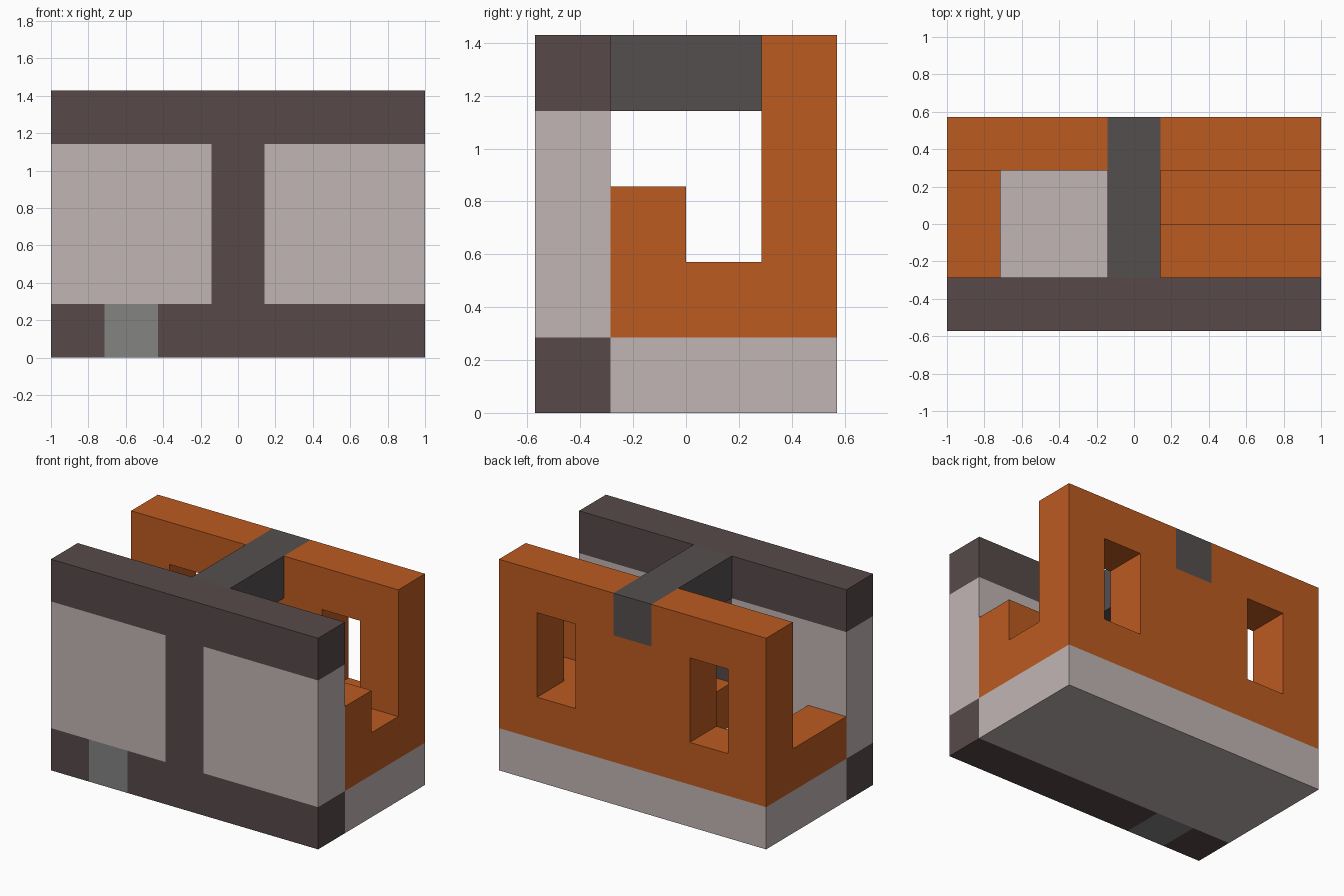
import bpy
import bmesh
from mathutils import Vector

cube = bpy.data.objects.get("Cube")
if cube:
    bpy.data.objects.remove(cube, do_unlink=True)

# The whole model sits on a block grid, 7 wide, 4 deep and 5 high
UNIT = 2 / 7
ORIGIN = Vector((-3.5, -2, 0))


def material(name, rgb):
    linear = [((c / 255 + 0.055) / 1.055) ** 2.4 for c in rgb] + [1]
    mat = bpy.data.materials.new(name)
    mat.use_nodes = True
    mat.diffuse_color = linear
    mat.node_tree.nodes["Principled BSDF"].inputs["Base Color"].default_value = linear
    return mat


def block(xs, ys, zs):
    """Grid cells filling a box; each range is (first, last) inclusive."""
    spans = [range(a, b + 1) for a, b in (xs, ys, zs)]
    return {(x, y, z) for x in spans[0] for y in spans[1] for z in spans[2]}


def part(name, mat, cells):
    """Join cells into one closed shell without inner faces."""
    bm = bmesh.new()
    for cell in cells:
        centre = Vector(cell) + Vector((0.5, 0.5, 0.5))
        for axis in range(3):
            for side in (-1, 1):
                n = Vector((0, 0, 0))
                n[axis] = side
                if tuple(int(c + d) for c, d in zip(cell, n)) in cells:
                    continue
                u = Vector((n.y, n.z, n.x))
                v = n.cross(u)
                corners = [centre + (n + u * a + v * b) / 2
                           for a, b in ((-1, -1), (1, -1), (1, 1), (-1, 1))]
                bm.faces.new([bm.verts.new((c + ORIGIN) * UNIT) for c in corners])
    bmesh.ops.remove_doubles(bm, verts=bm.verts, dist=0.001)
    mesh = bpy.data.meshes.new(name)
    bm.to_mesh(mesh)
    bm.free()
    mesh.materials.append(mat)
    obj = bpy.data.objects.new(name, mesh)
    bpy.context.collection.objects.link(obj)
    return obj


dark = material("dark brown", (87, 74, 73))
slate = material("slate brown", (85, 79, 79))
pale = material("pale stone", (192, 181, 180))
grey = material("mid grey", (132, 131, 130))
orange = material("burnt orange", (188, 91, 33))

# Front frame: sill with a gap for the grey block, centre post and top rail
sill_block = block((1, 1), (0, 0), (0, 0))
frame = (block((0, 6), (0, 0), (0, 0)) | block((0, 6), (0, 0), (4, 4))
         | block((3, 3), (0, 0), (1, 3)))
part("front_frame", dark, frame - sill_block)
part("front_sill_block", grey, sill_block)

# Pale panels on either side of the post
for name, xs in (("right_front_panel", (0, 2)), ("left_front_panel", (4, 6))):
    part(name, pale, block(xs, (0, 0), (1, 3)))

# Base slab behind the front frame
part("base_slab", pale, block((0, 6), (1, 3), (0, 0)))

# Beam joining the front rail to the back wall
beam = block((3, 3), (1, 3), (4, 4))
part("top_beam", slate, beam)

# Back wall with two windows and a notch for the beam
windows = block((1, 1), (3, 3), (2, 3)) | block((5, 5), (3, 3), (2, 3))
part("back_wall", orange, block((0, 6), (3, 3), (1, 4)) - windows - beam)

# Low side ledge, and the stepped bench opposite
part("right_ledge", orange, block((0, 0), (1, 2), (1, 1)))
part("left_stepped_bench", orange,
     block((3, 6), (1, 2), (1, 1)) | block((4, 6), (1, 1), (2, 2)))
